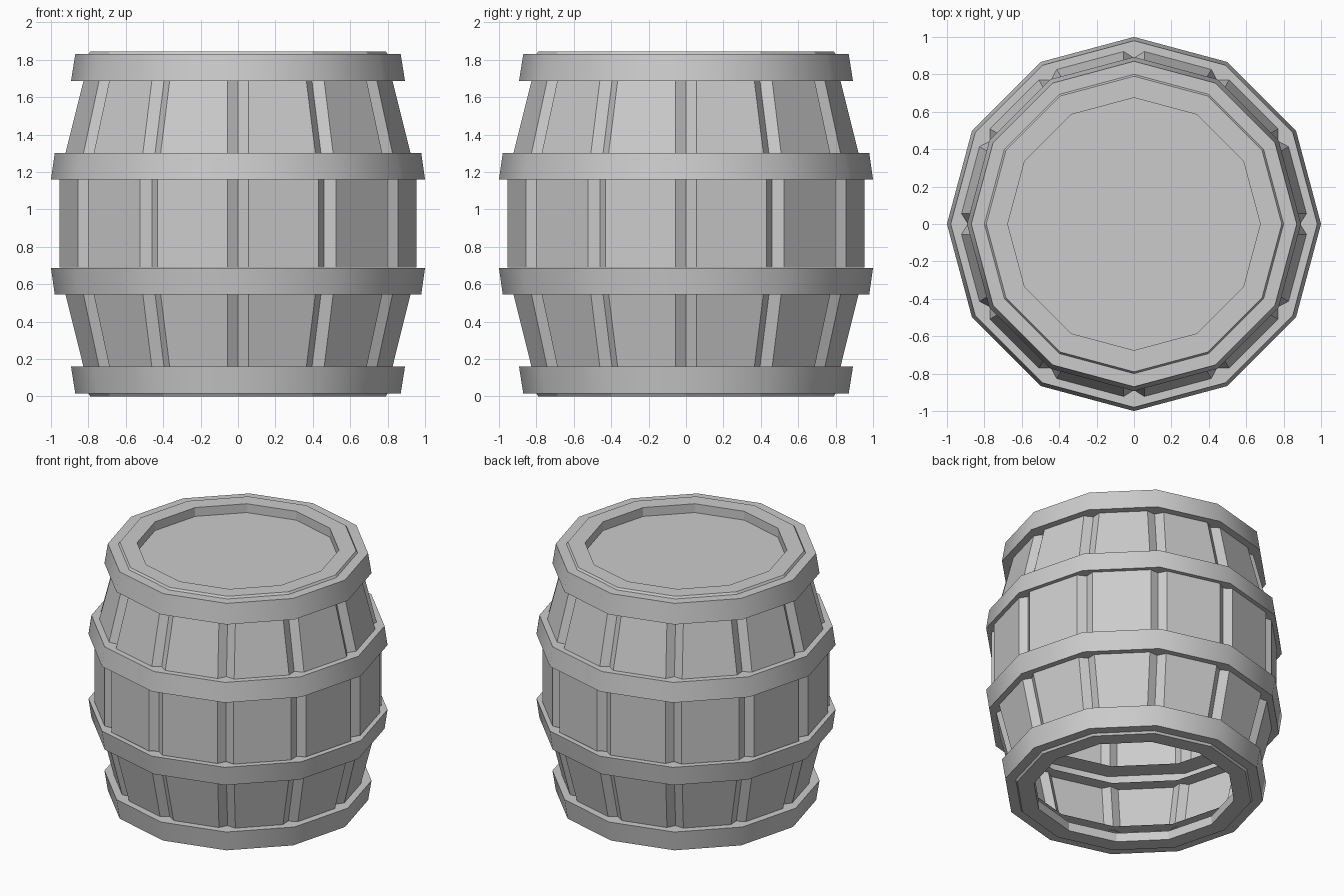
import bpy
import bmesh
from math import cos, sin, pi, radians

SIDES = 12
HEIGHT = 1.845

cube = bpy.data.objects.get("Cube")
if cube:
    bpy.data.objects.remove(cube, do_unlink=True)

grey = bpy.data.materials.new("plain grey")
grey.use_nodes = True
grey.diffuse_color = (0.6, 0.6, 0.6, 1)
shader = next(n for n in grey.node_tree.nodes if n.type == "BSDF_PRINCIPLED")
shader.inputs["Base Color"].default_value = (0.6, 0.6, 0.6, 1)
shader.inputs["Roughness"].default_value = 0.8


def plain_ring(r, z):
    """Regular polygon cross-section."""
    return [(r * cos(2 * pi * i / SIDES), r * sin(2 * pi * i / SIDES), z)
            for i in range(SIDES)]


def grooved_ring(r, z, half_width=0.055, depth=0.05):
    """Polygon cross-section with a V groove at every corner."""
    points = []
    for i in range(SIDES):
        a = 2 * pi * i / SIDES
        edge = r - half_width * sin(pi / SIDES) / cos(pi / SIDES)
        for radial, side in ((edge, -half_width), (r - depth, 0), (edge, half_width)):
            points.append((radial * cos(a) - side * sin(a),
                           radial * sin(a) + side * cos(a), z))
    return points


def loft(name, rings, cap_end=False, smooth=False):
    """Skin a stack of cross-sections into one object."""
    bm = bmesh.new()
    loops = [[bm.verts.new(p) for p in ring] for ring in rings]
    for low, high in zip(loops, loops[1:]):
        for i in range(len(low)):
            j = (i + 1) % len(low)
            bm.faces.new((low[i], low[j], high[j], high[i]))
    if cap_end:
        bm.faces.new(loops[-1])
    mesh = bpy.data.meshes.new(name)
    bm.to_mesh(mesh)
    bm.free()
    mesh.materials.append(grey)
    obj = bpy.data.objects.new(name, mesh)
    bpy.context.collection.objects.link(obj)
    if smooth:
        bpy.ops.object.select_all(action="DESELECT")
        obj.select_set(True)
        bpy.context.view_layer.objects.active = obj
        bpy.ops.object.shade_smooth_by_angle(angle=radians(35))
    return obj


def flipped(profile):
    """Mirror a profile of (radius, height) top to bottom."""
    return [(r, HEIGHT - z) for r, z in reversed(profile)]


def lathe(name, profile, **options):
    return loft(name, [plain_ring(r, z) for r, z in profile], **options)


# Grooved staves between the hoops
upper = [(0.937, 1.30), (0.84, 1.69)]
middle = [(0.97, 0.69), (0.97, 1.16)]
for name, profile in (("lower_staves", flipped(upper)),
                      ("middle_staves", middle),
                      ("upper_staves", upper)):
    loft(name, [grooved_ring(r, z) for r, z in profile])

# Hoops, open towards the inside
end_hoop = [(0.75, 1.685), (0.893, 1.685), (0.87, 1.83), (0.75, 1.83)]
belly_hoop = [(0.86, 1.16), (1.0, 1.16), (0.98, 1.30), (0.84, 1.30)]
for name, profile in (("end_hoop", end_hoop), ("belly_hoop", belly_hoop)):
    lathe("upper_" + name, profile, smooth=True)
    lathe("lower_" + name, flipped(profile), smooth=True)

# Raised rims, closed by a sunken lid at the top and open at the bottom
rim = [(0.80, 1.83), (0.79, HEIGHT), (0.675, HEIGHT), (0.675, 1.78)]
lathe("top_rim_and_lid", rim, cap_end=True)
lathe("bottom_rim", flipped(rim))
